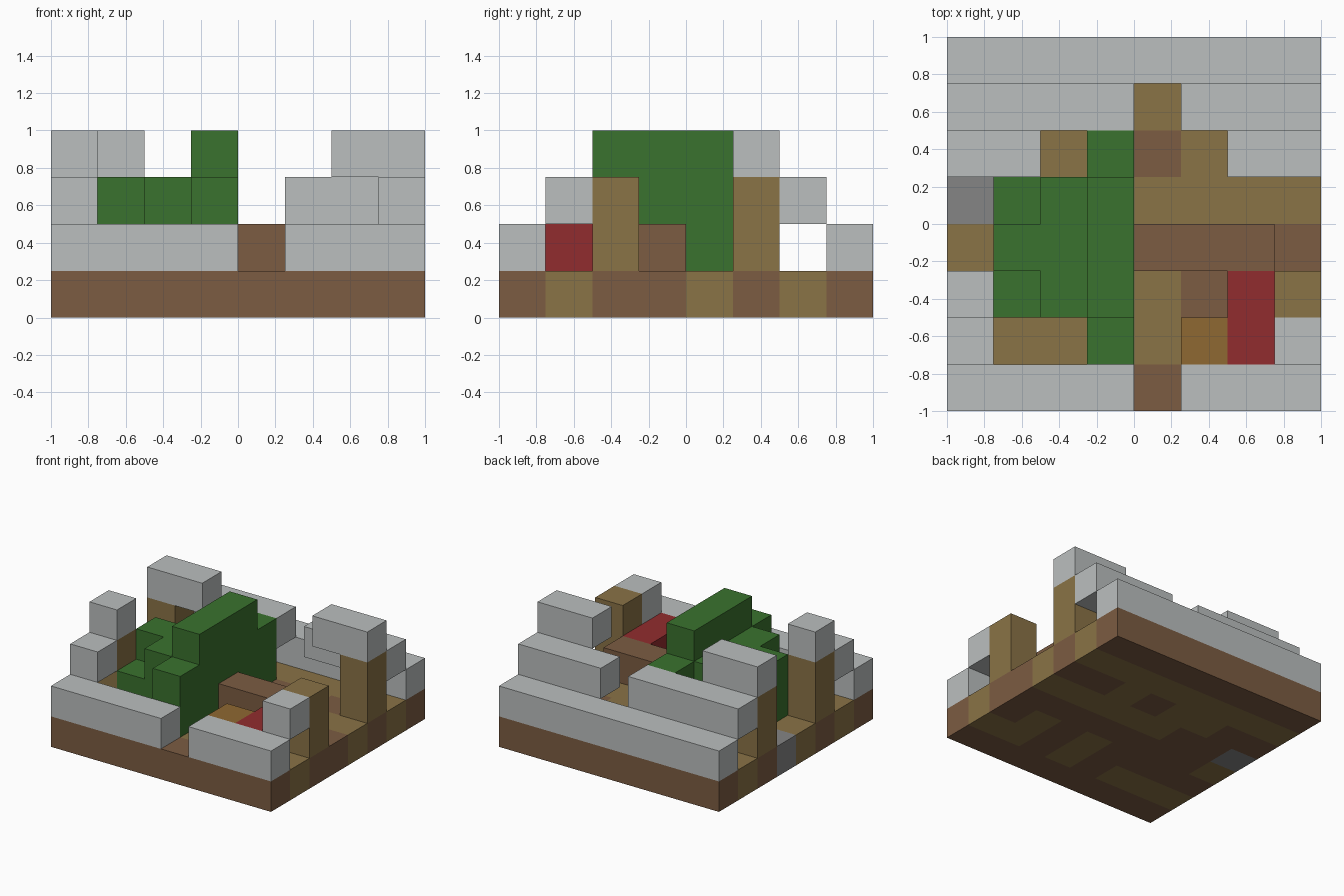
import bpy
import bmesh
from mathutils import Vector

CELL = 0.25
HALF = 4  # cells from the centre to the edge

old = bpy.data.objects.get("Cube")
if old:
    bpy.data.objects.remove(old, do_unlink=True)


def linear(c):
    c /= 255
    return c / 12.92 if c <= 0.04045 else ((c + 0.055) / 1.055) ** 2.4


def material(name, *rgb):
    mat = bpy.data.materials.new(name)
    mat.use_nodes = True
    color = [linear(c) for c in rgb] + [1.0]
    mat.diffuse_color = color
    bsdf = next(n for n in mat.node_tree.nodes if n.type == 'BSDF_PRINCIPLED')
    bsdf.inputs["Base Color"].default_value = color
    return mat


stone = material("pale stone", 187, 191, 191)
dirt = material("brown earth", 124, 92, 66)
wood = material("tan wood", 138, 115, 70)
leaf = material("leaf green", 58, 114, 46)
cloth = material("red cloth", 145, 44, 46)
amber = material("amber wood", 143, 104, 50)
slate = material("dark stone", 133, 133, 133)


def block(x0, x1, y0, y1, z0, z1):
    """All cells in the half-open box."""
    return {(x, y, z) for x in range(x0, x1) for y in range(y0, y1) for z in range(z0, z1)}


def build(name, cells, mats, pick=lambda cell: 0):
    """Make one closed mesh from cells, keeping only the outer faces."""
    bm = bmesh.new()
    for cell in sorted(cells):
        for axis in range(3):
            for side in (0, 1):
                near = list(cell)
                near[axis] += 2 * side - 1
                if tuple(near) in cells:
                    continue
                corners = []
                for a, b in ((0, 0), (1, 0), (1, 1), (0, 1)):
                    p = list(cell)
                    p[axis] += side
                    p[(axis + 1) % 3] += a
                    p[(axis + 2) % 3] += b
                    corners.append(bm.verts.new((Vector(p) - Vector((HALF, HALF, 0))) * CELL))
                if not side:
                    corners.reverse()
                bm.faces.new(corners).material_index = pick(cell)
    bmesh.ops.remove_doubles(bm, verts=bm.verts, dist=0.001)
    # Merge flat neighbouring faces of the same colour
    bmesh.ops.dissolve_limit(bm, angle_limit=0.01, verts=bm.verts, edges=bm.edges,
                             delimit={'MATERIAL'})
    mesh = bpy.data.meshes.new(name)
    bm.to_mesh(mesh)
    bm.free()
    for mat in mats:
        mesh.materials.append(mat)
    obj = bpy.data.objects.new(name, mesh)
    bpy.context.collection.objects.link(obj)
    return obj


# Floor pattern, back row first: b = earth, w = wood, s = dark stone
FLOOR = ["bbbbbbbb",
         "wwwwwwww",
         "bbwwbwbb",
         "sbbwwwww",
         "wbbbbbbb",
         "bbbbwbwb",
         "wwwbwbww",
         "bbbbbbbb"]
build("floor", block(0, 8, 0, 8, 0, 1), [dirt, wood, slate],
      lambda c: "bws".index(FLOOR[7 - c[1]][c[0]]))

# Stepped stone roof remains
build("front_eave_right", block(0, 4, 0, 1, 1, 2), [stone])
build("front_eave_left", block(5, 8, 0, 1, 1, 2), [stone])
build("back_eave", block(0, 8, 7, 8, 1, 2), [stone])
build("front_step_right", block(0, 1, 1, 2, 2, 3), [stone])
build("front_step_left", block(7, 8, 1, 2, 2, 3), [stone])
build("back_step_right", block(0, 4, 6, 7, 2, 3), [stone])
build("back_step_left", block(5, 8, 6, 7, 2, 3), [stone])
build("front_cap", block(0, 1, 2, 3, 3, 4), [stone])
build("back_cap_right", block(0, 2, 5, 6, 3, 4), [stone])
build("back_cap_left", block(6, 8, 5, 6, 3, 4), [stone])

# Corner posts
for x, side in ((0, "right"), (7, "left")):
    for y, end in ((2, "front"), (5, "back")):
        build(f"post_{end}_{side}", block(x, x + 1, y, y + 1, 1, 3), [wood])

# Overgrown bush: tall ridge, stepping down to the sides
bush = (block(3, 4, 2, 5, 1, 4) | block(3, 4, 1, 6, 1, 3) | block(2, 3, 2, 5, 1, 3)
        | block(1, 2, 3, 4, 1, 3) | block(1, 2, 2, 5, 1, 2))
build("bush", bush, [leaf])

# Furniture
build("low_wall", block(4, 7, 3, 4, 1, 2), [dirt])
build("bed", block(6, 7, 1, 3, 1, 2), [cloth])
build("chest", block(5, 6, 1, 2, 1, 2), [amber])
